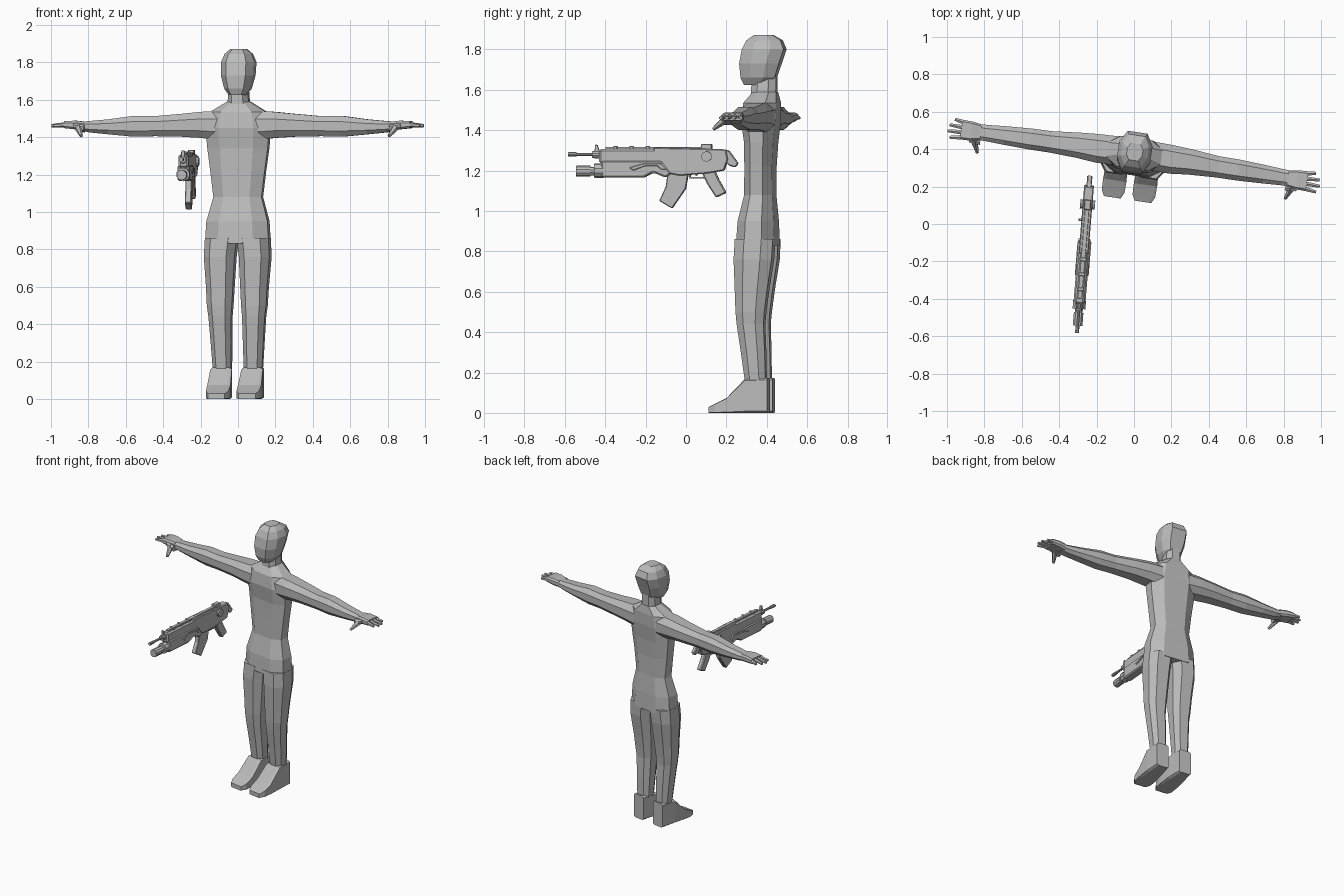
import bpy, bmesh, math
from mathutils import Matrix, Vector

grey = bpy.data.materials.new("plain grey")
grey.diffuse_color = (0.5, 0.5, 0.5, 1)

# Placement of the figure and of the rifle, each turned a little about z
BODY = Matrix.Translation((0, 0.36, 0)) @ Matrix.Rotation(math.radians(-8.5), 4, 'Z')
GUN = Matrix.Translation((-0.257, 0, 0)) @ Matrix.Rotation(math.radians(-4.7), 4, 'Z')


def finish(name, bm, place, mirror=False, bevel=0.0):
    bmesh.ops.recalc_face_normals(bm, faces=bm.faces)
    me = bpy.data.meshes.new(name)
    bm.to_mesh(me)
    bm.free()
    me.materials.append(grey)
    ob = bpy.data.objects.new(name, me)
    bpy.context.collection.objects.link(ob)
    ob.matrix_world = place
    if bevel:
        m = ob.modifiers.new("chamfer", 'BEVEL')
        m.width, m.segments, m.limit_method = bevel, 1, 'ANGLE'
    if mirror:
        m = ob.modifiers.new("mirror", 'MIRROR')
        m.use_mirror_merge = False
    return ob


def loft(name, axis, sections, k=0.55, m=0.45, place=BODY, mirror=False):
    """Eight-sided tube; each section is (position, lo1, hi1, lo2, hi2)."""
    corners = [(k, -1), (1, -m), (1, m), (k, 1), (-k, 1), (-1, m), (-1, -m), (-k, -1)]
    bm = bmesh.new()
    rings = []
    for p, a0, a1, b0, b1 in sections:
        ring = []
        for s, t in corners:
            a = (a0 + a1) / 2 + s * (a1 - a0) / 2
            b = (b0 + b1) / 2 + t * (b1 - b0) / 2
            co = {'X': (p, a, b), 'Y': (a, p, b), 'Z': (a, b, p)}[axis]
            ring.append(bm.verts.new(co))
        rings.append(ring)
    for r, q in zip(rings, rings[1:]):
        for i in range(8):
            j = (i + 1) % 8
            bm.faces.new((r[i], r[j], q[j], q[i]))
    bm.faces.new(rings[0])
    bm.faces.new(rings[-1])
    return finish(name, bm, place, mirror)


def spike(name, a, b, ra, rb, n=6, place=BODY, mirror=False):
    """Straight tapered rod between two points."""
    a, b = Vector(a), Vector(b)
    bm = bmesh.new()
    bmesh.ops.create_cone(bm, cap_ends=True, segments=n, radius1=ra, radius2=rb, depth=(b - a).length)
    turn = (b - a).to_track_quat('Z', 'Y').to_matrix().to_4x4()
    bm.transform(Matrix.Translation((a + b) / 2) @ turn)
    return finish(name, bm, place, mirror)


def plate(name, outline, half, bevel=0.005, x=0.0):
    """Side outline in (y, z) given thickness across the rifle."""
    bm = bmesh.new()
    f = bm.faces.new([bm.verts.new((x - half, y, z)) for y, z in outline])
    out = bmesh.ops.extrude_face_region(bm, geom=[f])
    bmesh.ops.translate(bm, vec=(2 * half, 0, 0),
                        verts=[v for v in out['geom'] if isinstance(v, bmesh.types.BMVert)])
    return finish(name, bm, GUN, bevel=bevel)


def box(name, y0, y1, z0, z1, half, bevel=0.004, x=0.0):
    return plate(name, [(y0, z0), (y1, z0), (y1, z1), (y0, z1)], half, bevel, x)


def tube(name, y0, y1, z, r, r2=None, n=10, x=0.0):
    return spike(name, (x, y0, z), (x, y1, z), r, r2 or r, n, GUN)


# Torso and neck
loft("torso", 'Z', [
    (0.83, -0.172, 0.172, -0.10, 0.092),
    (0.95, -0.165, 0.165, -0.092, 0.088),
    (1.08, -0.130, 0.130, -0.062, 0.078),
    (1.22, -0.147, 0.147, -0.060, 0.078),
    (1.34, -0.163, 0.163, -0.060, 0.085),
    (1.45, -0.172, 0.172, -0.075, 0.098),
    (1.535, -0.150, 0.150, -0.065, 0.100),
    (1.59, -0.060, 0.060, -0.025, 0.092)])
loft("neck", 'Z', [(1.57, -0.058, 0.058, -0.035, 0.09), (1.67, -0.05, 0.05, -0.03, 0.09)])

# Head
loft("head", 'Z', [
    (1.625, -0.045, 0.045, -0.070, 0.040),
    (1.66, -0.070, 0.070, -0.085, 0.085),
    (1.73, -0.088, 0.088, -0.090, 0.108),
    (1.80, -0.090, 0.090, -0.077, 0.132),
    (1.845, -0.072, 0.072, -0.055, 0.115),
    (1.872, -0.042, 0.042, -0.020, 0.070)], k=0.6, m=0.4)

# Legs and feet
loft("leg", 'Z', [
    (0.15, 0.035, 0.132, -0.052, 0.050),
    (0.30, 0.032, 0.142, -0.072, 0.047),
    (0.44, 0.030, 0.152, -0.092, 0.042),
    (0.50, 0.025, 0.160, -0.097, 0.047),
    (0.60, 0.020, 0.165, -0.100, 0.060),
    (0.76, 0.012, 0.177, -0.105, 0.085),
    (0.86, 0.000, 0.172, -0.100, 0.090)], mirror=True)
loft("foot", 'Y', [
    (0.062, 0.042, 0.130, 0, 0.172),
    (-0.050, 0.026, 0.142, 0, 0.168),
    (-0.140, 0.020, 0.146, 0, 0.075),
    (-0.200, 0.022, 0.144, 0, 0.045),
    (-0.232, 0.038, 0.128, 0, 0.030)], k=0.75, m=0.9, mirror=True)

# Arms, palms, fingers and thumbs
loft("arm", 'X', [
    (0.10, -0.060, 0.095, 1.385, 1.540),
    (0.20, -0.062, 0.092, 1.396, 1.535),
    (0.30, -0.052, 0.085, 1.402, 1.525),
    (0.45, -0.045, 0.070, 1.405, 1.512),
    (0.56, -0.045, 0.068, 1.402, 1.514),
    (0.70, -0.040, 0.060, 1.415, 1.495),
    (0.80, -0.035, 0.052, 1.425, 1.486),
    (0.85, -0.035, 0.050, 1.436, 1.482)], mirror=True)
loft("palm", 'X', [
    (0.83, -0.035, 0.050, 1.437, 1.483),
    (0.88, -0.045, 0.058, 1.442, 1.488),
    (0.935, -0.046, 0.060, 1.448, 1.485)], k=0.8, m=0.5, mirror=True)
for i, tip in enumerate((0.990, 1.006, 1.000, 0.975)):
    v = -0.034 + i * 0.027
    spread = (i - 1.5) * 0.006
    spike("finger_%d" % (i + 1), (0.925, v, 1.467), (tip, v + spread, 1.461), 0.014, 0.009, 6, mirror=True)
loft("thumb_base", 'X', [
    (0.825, -0.060, 0.0, 1.425, 1.465), (0.885, -0.055, 0.0, 1.445, 1.475)], mirror=True)
spike("thumb", (0.858, -0.040, 1.452), (0.832, -0.102, 1.406), 0.021, 0.009, 6, mirror=True)

# Rifle: receiver, stock stub and sights
plate("receiver", [(-0.16, 1.20), (-0.03, 1.175), (0.10, 1.185), (0.19, 1.20), (0.21, 1.255),
                   (0.20, 1.305), (0.05, 1.31), (-0.16, 1.315)], 0.026)
plate("stock_stub", [(0.18, 1.305), (0.215, 1.30), (0.262, 1.235), (0.245, 1.215), (0.215, 1.225),
                     (0.18, 1.26)], 0.014)
box("rear_sight", 0.075, 0.13, 1.30, 1.332, 0.018)
spike("receiver_pin", (-0.04, 0.105, 1.27), (0.04, 0.105, 1.27), 0.026, 0.026, 10, GUN)
box("top_rail", -0.40, 0.08, 1.30, 1.318, 0.012, 0.002)
for y in (-0.36, -0.28, -0.20):
    box("rail_lug", y, y + 0.02, 1.29, 1.322, 0.018, 0.003)
spike("charging_handle", (0, 0.02, 1.285), (-0.042, 0.02, 1.285), 0.008, 0.008, 6, GUN)

# Rifle: handguard and barrels
box("upper_handguard", -0.43, -0.14, 1.235, 1.308, 0.026, 0.010)
plate("lower_handguard", [(-0.42, 1.165), (-0.21, 1.165), (-0.16, 1.19), (-0.10, 1.165), (-0.07, 1.185),
                          (-0.12, 1.25), (-0.42, 1.25)], 0.032, 0.008)
plate("side_rib", [(-0.28, 1.215), (-0.21, 1.235), (-0.12, 1.235), (-0.09, 1.205), (-0.12, 1.205),
                   (-0.14, 1.222), (-0.20, 1.222), (-0.26, 1.20)], 0.037, 0.003)
tube("barrel", -0.57, -0.42, 1.28, 0.008)
tube("muzzle", -0.585, -0.545, 1.28, 0.011)
tube("barrel_collar", -0.465, -0.42, 1.28, 0.018)
plate("front_sight", [(-0.455, 1.26), (-0.43, 1.26), (-0.43, 1.30), (-0.44, 1.328), (-0.452, 1.328)], 0.009, 0.002)
tube("lower_barrel", -0.52, -0.40, 1.197, 0.022)
tube("lower_muzzle", -0.545, -0.475, 1.197, 0.027)
tube("lower_collar", -0.455, -0.41, 1.20, 0.036)

# Rifle: magazine, trigger and grip
plate("magazine", [(-0.09, 1.19), (0.012, 1.18), (0.0, 1.11), (-0.068, 1.012), (-0.132, 1.05),
                   (-0.10, 1.12)], 0.017, 0.004)
plate("grip", [(0.075, 1.20), (0.145, 1.20), (0.165, 1.155), (0.202, 1.09), (0.15, 1.066),
               (0.105, 1.135)], 0.017, 0.006)
box("guard_front", 0.015, 0.023, 1.165, 1.19, 0.008, 0)
box("guard_bottom", 0.015, 0.095, 1.160, 1.168, 0.008, 0)
plate("trigger", [(0.045, 1.19), (0.058, 1.19), (0.055, 1.172), (0.048, 1.172)], 0.004, 0)
